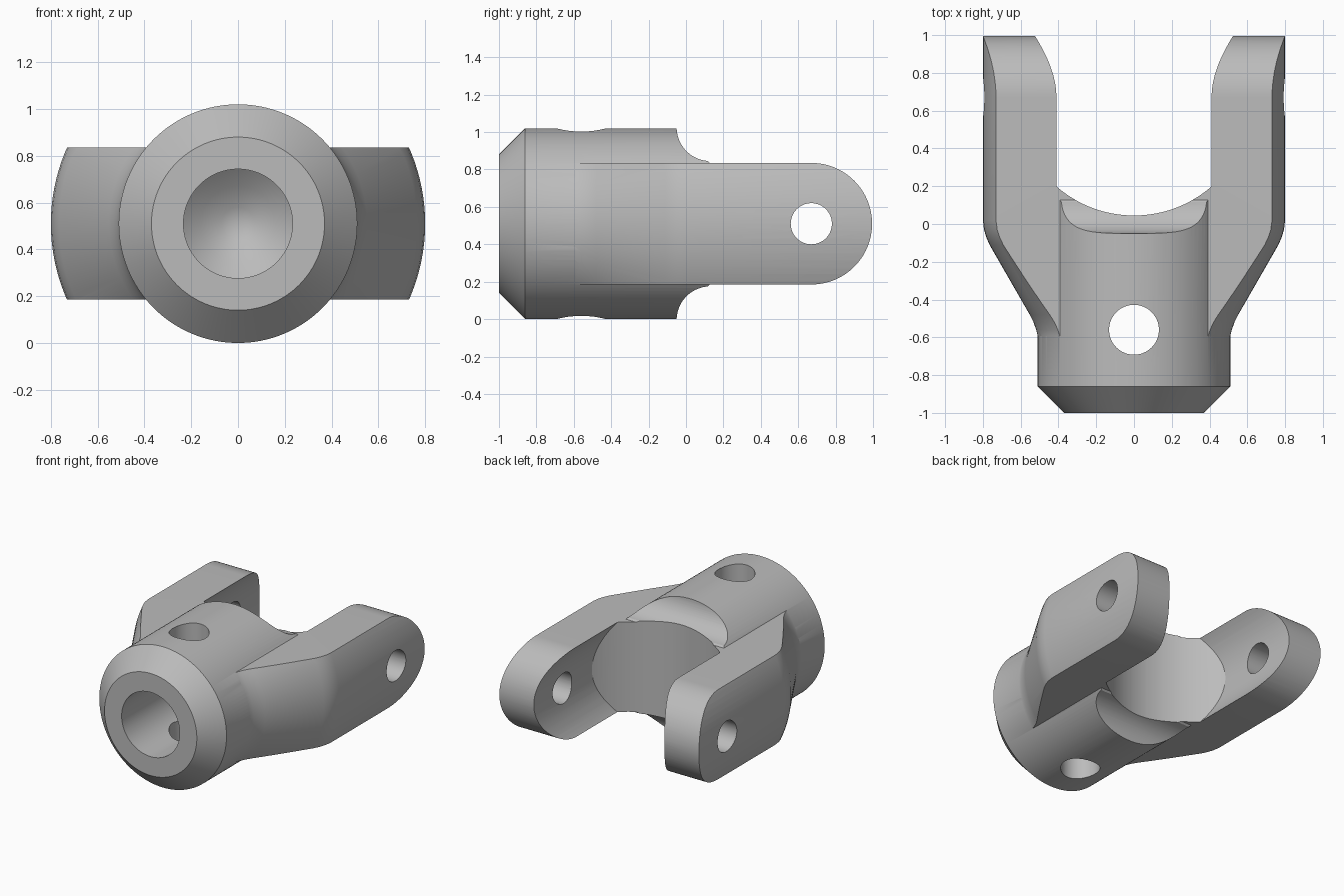
import bpy, bmesh
from math import sin, cos, pi, radians, sqrt
from mathutils import Vector, Matrix

if "Cube" in bpy.data.objects:
    bpy.data.objects.remove(bpy.data.objects["Cube"], do_unlink=True)

MID = 0.51          # height of the main axis
PIN_Y = 0.67        # pin hole axis
HALF = 0.325        # half height of the arms
SEGS = 128

steel = bpy.data.materials.new("grey_steel")
steel.use_nodes = True
grey = (0.5, 0.5, 0.5, 1)
steel.diffuse_color = grey
steel.node_tree.nodes["Principled BSDF"].inputs["Base Color"].default_value = grey


def finish(name, bm):
    bmesh.ops.remove_doubles(bm, verts=bm.verts, dist=1e-5)
    bmesh.ops.recalc_face_normals(bm, faces=bm.faces)
    mesh = bpy.data.meshes.new(name)
    bm.to_mesh(mesh)
    bm.free()
    mesh.materials.append(steel)
    obj = bpy.data.objects.new(name, mesh)
    bpy.context.collection.objects.link(obj)
    return obj


def revolve(name, profile):
    """Turn (y, radius) points about the main axis."""
    bm = bmesh.new()
    verts = [bm.verts.new((r, y, MID)) for y, r in profile]
    edges = [bm.edges.new(pair) for pair in zip(verts, verts[1:])]
    bmesh.ops.spin(bm, geom=verts + edges, cent=(0, 0, MID), axis=(0, 1, 0),
                   angle=2 * pi, steps=SEGS)
    return finish(name, bm)


def prism(name, points, depth):
    """Extrude an outline of 3D points along the vector depth."""
    bm = bmesh.new()
    face = bm.faces.new([bm.verts.new(p) for p in points])
    out = bmesh.ops.extrude_face_region(bm, geom=[face])
    moved = [v for v in out["geom"] if isinstance(v, bmesh.types.BMVert)]
    bmesh.ops.translate(bm, verts=moved, vec=depth)
    return finish(name, bm)


def rod(name, radius, centre, axis):
    bm = bmesh.new()
    turn = Vector((0, 0, 1)).rotation_difference(Vector(axis)).to_matrix().to_4x4()
    bmesh.ops.create_cone(bm, cap_ends=True, segments=64, radius1=radius, radius2=radius,
                          depth=3, matrix=Matrix.Translation(centre) @ turn)
    return finish(name, bm)


def combine(target, tool, operation):
    mod = target.modifiers.new(operation, "BOOLEAN")
    mod.operation, mod.object, mod.solver = operation, tool, "EXACT"
    bpy.context.view_layer.objects.active = target
    bpy.ops.object.modifier_apply(modifier=mod.name)
    bpy.data.objects.remove(tool, do_unlink=True)


def arc(cy, cz, radius, start, end, steps):
    angles = [radians(start + (end - start) * i / steps) for i in range(steps + 1)]
    return [(cy + radius * cos(a), cz + radius * sin(a)) for a in angles]


# Flared arms: turned blank trimmed to a round-ended slab
yoke = revolve("fork_yoke", [(-0.64, 0), (-0.64, 0.5), (-0.6, 0.508), (-0.56, 0.518),
                             (-0.52, 0.532), (-0.48, 0.552), (-0.11, 0.765), (-0.07, 0.782),
                             (-0.03, 0.794), (0.02, 0.8), (1.1, 0.8), (1.1, 0)])
slab = [(-0.9, MID - HALF)] + arc(PIN_Y, MID, HALF, -90, 90, 48) + [(-0.9, MID + HALF)]
combine(yoke, prism("slab", [(-1, y, z) for y, z in slab], (2, 0, 0)), "INTERSECT")

# Chamfered round hub, with concave shoulders where it meets the arms
hub = revolve("hub", [(-1, 0), (-1, 0.37), (-0.86, MID), (0.4, MID), (0.4, 0)])
shoulder = arc(0.13, 0.515, 0.18, 180, 270, 20)
upper = [(-1.2, 0.7), (-0.05, 0.7)] + shoulder + [(0.6, 0.335)]
upper = [(y, min(z, HALF - 0.002) if y > 0.125 else z) for y, z in upper]
outline = [(y, MID + z) for y, z in upper] + [(y, MID - z) for y, z in reversed(upper)]
combine(hub, prism("shoulders", [(-1, y, z) for y, z in outline], (2, 0, 0)), "INTERSECT")
combine(yoke, hub, "UNION")

# Space between the arms: round throat ending in an upright concave saddle
throat = revolve("throat", [(-0.3, 0), (-0.3, 0.524), (1.2, 0.524), (1.2, 0)])
saddle = arc(0, PIN_Y, 0.625, 180, 360, 64) + [(0.625, 1.4), (-0.625, 1.4)]
combine(throat, prism("saddle", [(x, y, -0.5) for x, y in saddle], (0, 0, 2)), "INTERSECT")
combine(yoke, throat, "DIFFERENCE")

# Blind shaft bore, cross hole and pin holes
bore = revolve("bore", [(-1.1, 0), (-1.1, 0.233), (-0.3, 0.233), (-0.24, 0.16),
                        (-0.19, 0.07), (-0.17, 0)])
combine(yoke, bore, "DIFFERENCE")
combine(yoke, rod("cross_hole", 0.132, (0, -0.56, MID), (0, 0, 1)), "DIFFERENCE")
combine(yoke, rod("pin_hole", 0.11, (0, PIN_Y, MID), (1, 0, 0)), "DIFFERENCE")

# Smooth the round surfaces, keep the machined edges sharp
for other in bpy.context.selected_objects:
    other.select_set(False)
yoke.select_set(True)
bpy.context.view_layer.objects.active = yoke
bpy.ops.object.shade_smooth_by_angle(angle=radians(28))
